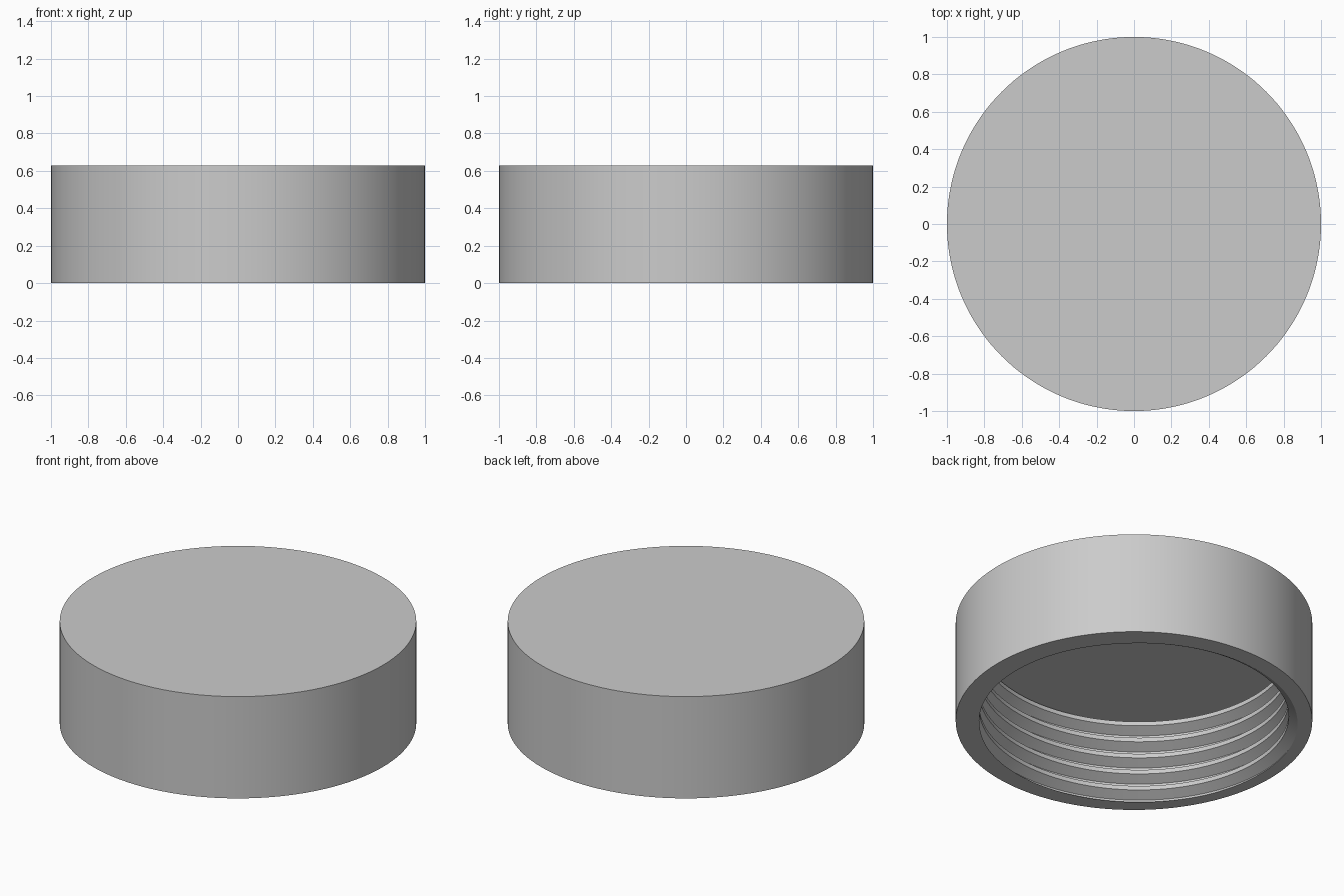
import bpy
import bmesh
import math

cube = bpy.data.objects.get("Cube")
if cube:
    bpy.data.objects.remove(cube, do_unlink=True)

SEGMENTS = 144
HEIGHT = 0.63
CEILING = 0.52        # underside of the closed end
PITCH = 0.104
CREST, ROOT = 0.868, 0.926
CREST_HALF, ROOT_HALF = 0.125, 0.0625   # flat half widths, in pitches

grey = bpy.data.materials.new("light_grey")
grey.use_nodes = True
colour = (0.6, 0.6, 0.6, 1)
grey.diffuse_color = colour
grey.node_tree.nodes["Principled BSDF"].inputs["Base Color"].default_value = colour


def thread_radius(u):
    """Radius of the trapezoid thread at u pitches from a crest centre."""
    d = abs(u - round(u))
    t = (d - CREST_HALF) / (0.5 - ROOT_HALF - CREST_HALF)
    return CREST + (ROOT - CREST) * min(max(t, 0), 1)


# Thread corner positions, listed from above the ceiling to below the rim
corners = (0.5 + ROOT_HALF, 0.5 - ROOT_HALF, CREST_HALF, -CREST_HALF)
turns = math.ceil(CEILING / PITCH) + 1
rows = [k + c for k in range(turns, -3, -1) for c in corners]


def section(turn):
    """Cap section at one angle: thread, rim, then the outer wall."""
    points = []
    for u in rows:
        z = min(max(PITCH * (u + turn), 0), CEILING)
        points.append((thread_radius(z / PITCH - turn), z))
    return points + [(1, 0), (1, HEIGHT)]


# Screw cap: sections swept once around, helix rows meeting at the seam
bm = bmesh.new()
columns = []
for i in range(SEGMENTS + 1):
    turn = i / SEGMENTS
    a = math.tau * turn
    columns.append([bm.verts.new((r * math.cos(a), r * math.sin(a), z))
                    for r, z in section(turn)])
for left, right in zip(columns, columns[1:]):
    for j in range(len(left) - 1):
        bm.faces.new((left[j], left[j + 1], right[j + 1], right[j]))
bmesh.ops.remove_doubles(bm, verts=bm.verts[:], dist=1e-5)

# Close the ceiling and the flat top
open_edges = [e for e in bm.edges if e.is_boundary]
bmesh.ops.holes_fill(bm, edges=open_edges, sides=0)
bmesh.ops.recalc_face_normals(bm, faces=bm.faces[:])

mesh = bpy.data.meshes.new("screw_cap")
bm.to_mesh(mesh)
bm.free()
mesh.materials.append(grey)
cap = bpy.data.objects.new("screw_cap", mesh)
bpy.context.collection.objects.link(cap)

bpy.ops.object.select_all(action='DESELECT')
cap.select_set(True)
bpy.context.view_layer.objects.active = cap
bpy.ops.object.shade_smooth_by_angle(angle=math.radians(25))
